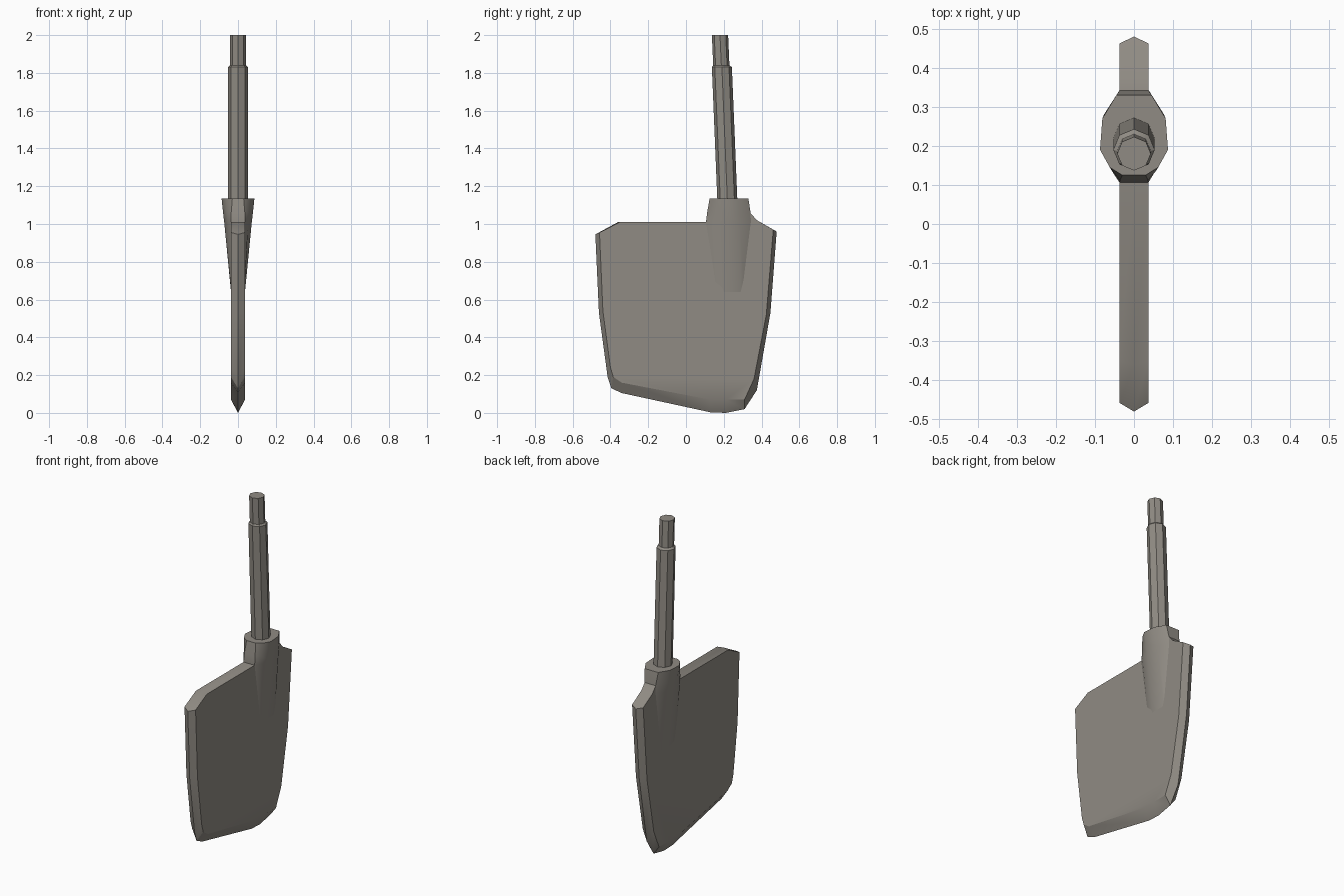
import bpy, bmesh, math
from mathutils import Vector

if "Cube" in bpy.data.objects:
    bpy.data.objects.remove(bpy.data.objects["Cube"])

metal = bpy.data.materials.new("warm_grey")
metal.diffuse_color = (0.28, 0.26, 0.23, 1)
metal.use_nodes = True
metal.node_tree.nodes["Principled BSDF"].inputs["Base Color"].default_value = metal.diffuse_color


def loft(name, rings, angle=30):
    """Skin equal-length rings of points and cap both ends."""
    bm = bmesh.new()
    loops = [[bm.verts.new(p) for p in ring] for ring in rings]
    n = len(loops[0])
    for a, b in zip(loops, loops[1:]):
        for i in range(n):
            j = (i + 1) % n
            bm.faces.new((a[i], a[j], b[j], b[i]))
    bm.faces.new(loops[0][::-1])
    bm.faces.new(loops[-1])
    bmesh.ops.recalc_face_normals(bm, faces=bm.faces)
    me = bpy.data.meshes.new(name)
    bm.to_mesh(me)
    bm.free()
    me.materials.append(metal)
    ob = bpy.data.objects.new(name, me)
    bpy.context.collection.objects.link(ob)
    bpy.ops.object.select_all(action='DESELECT')
    ob.select_set(True)
    bpy.context.view_layer.objects.active = ob
    bpy.ops.object.shade_smooth_by_angle(angle=math.radians(angle))
    return ob


# Blade: flat side outline and the sharper ridge outline at mid thickness (y, z)
face = [(-0.458, 0.955), (-0.35, 1.01), (0.11, 1.01), (0.34, 1.06), (0.375, 1.02),
        (0.462, 0.97), (0.425, 0.52), (0.36, 0.18), (0.31, 0.07), (0.13, 0.07),
        (-0.34, 0.16), (-0.385, 0.19), (-0.40, 0.24), (-0.44, 0.54)]
ridge = [(-0.48, 0.945), (-0.36, 1.01), (0.11, 1.01), (0.34, 1.06), (0.375, 1.02),
         (0.48, 0.96), (0.447, 0.53), (0.375, 0.12), (0.31, 0.02), (0.13, 0.003),
         (-0.34, 0.105), (-0.395, 0.13), (-0.415, 0.19), (-0.461, 0.53)]
# extra low point so the bottom tip keeps its short flat
face.insert(9, (0.21, 0.07))
ridge.insert(9, (0.21, 0.0))
T = 0.037
loft("blade", [[(x, y, z) for y, z in o]
               for x, o in ((-T, face), (0, ridge), (T, face))])


# Socket: mirrored half sections that melt down into the blade
def section(z, half):
    return [(x, y, z) for x, y in half] + [(-x, y, z) for x, y in reversed(half)]


loft("socket", [
    section(0.62, [(0.028, 0.31), (0.035, 0.29), (0.035, 0.20), (0.033, 0.16), (0.02, 0.13)]),
    section(1.01, [(0.036, 0.345), (0.070, 0.285), (0.073, 0.20), (0.054, 0.135), (0.037, 0.106)]),
    section(1.06, [(0.037, 0.342), (0.077, 0.280), (0.079, 0.195), (0.058, 0.138), (0.036, 0.112)]),
    section(1.135, [(0.045, 0.33), (0.081, 0.270), (0.087, 0.19), (0.062, 0.145), (0.03, 0.125)]),
])


# Handle: leaning octagonal shaft with a thinner grip end
def octagon(y, z, r):
    return [(r * math.sin(k * math.pi / 4), y + r * math.cos(k * math.pi / 4), z)
            for k in range(8)]


loft("handle", [octagon(0.222, 1.05, 0.053), octagon(0.190, 1.83, 0.053),
                octagon(0.187, 1.84, 0.043), octagon(0.180, 2.0, 0.043)])
